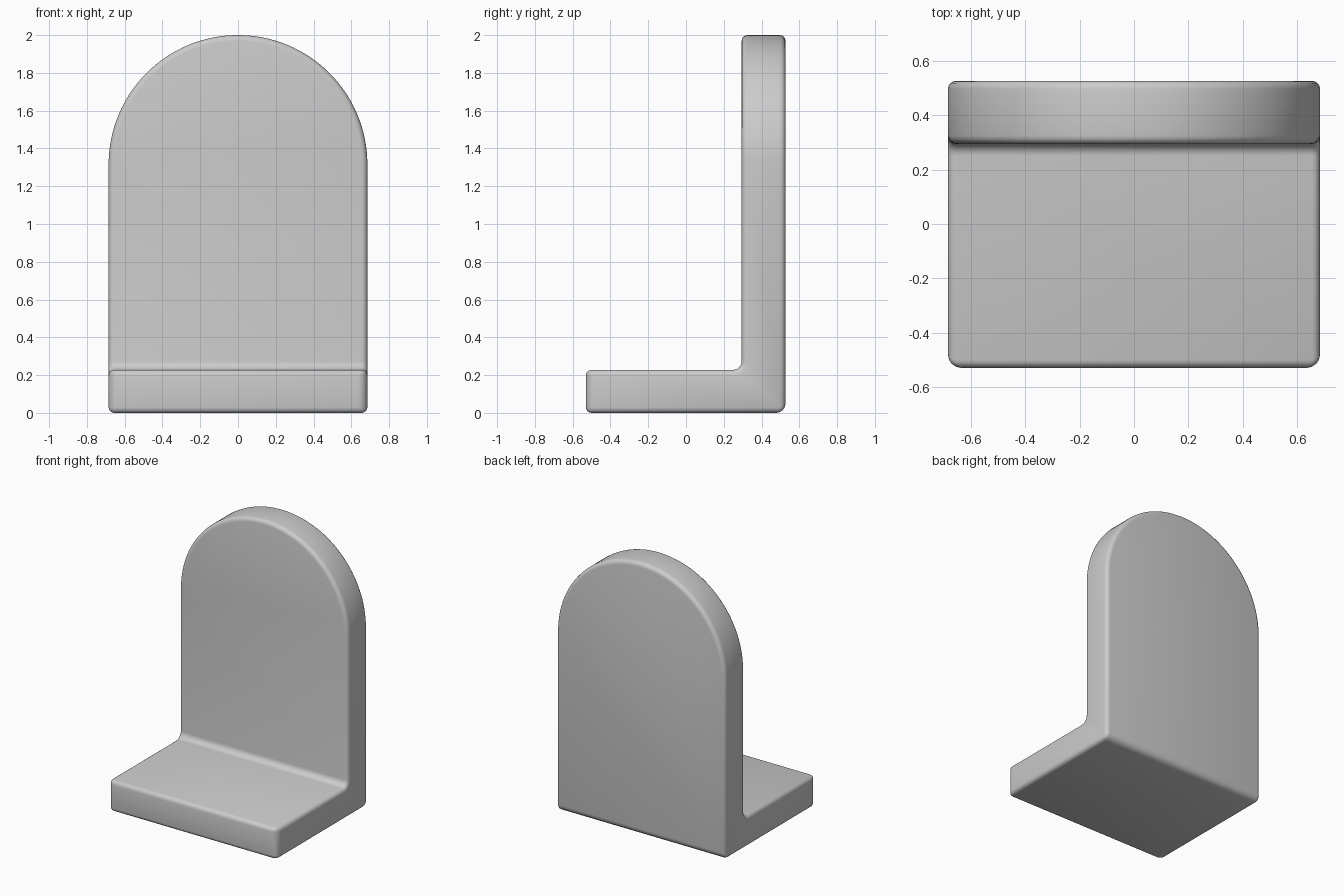
import bpy, bmesh, math

if "Cube" in bpy.data.objects:
    bpy.data.objects.remove(bpy.data.objects["Cube"])

W, TOP = 0.685, 2.0            # half width, height
FRONT, BACK = -0.53, 0.527     # depth range
PLATE, BASE = 0.295, 0.228     # front of the plate, top of the base
FILLET = 0.045


def prism(name, points, axis, a, b):
    """Extrude a 2D outline along x (points are y,z) or y (points are x,z)."""
    def place(p, t):
        return (t, p[0], p[1]) if axis == 'x' else (p[0], t, p[1])
    bm = bmesh.new()
    lo = [bm.verts.new(place(p, a)) for p in points]
    hi = [bm.verts.new(place(p, b)) for p in points]
    bm.faces.new(lo)
    bm.faces.new(hi)
    n = len(points)
    for i in range(n):
        j = (i + 1) % n
        bm.faces.new((lo[i], lo[j], hi[j], hi[i]))
    bmesh.ops.recalc_face_normals(bm, faces=bm.faces[:])
    me = bpy.data.meshes.new(name)
    bm.to_mesh(me)
    bm.free()
    ob = bpy.data.objects.new(name, me)
    bpy.context.collection.objects.link(ob)
    return ob


# L-shaped side profile with a rounded inner corner
profile = [(FRONT, 0), (BACK, 0), (BACK, TOP + 0.2), (PLATE, TOP + 0.2)]
for i in range(7):
    t = math.radians(15 * i)
    profile.append((PLATE - FILLET + FILLET * math.cos(t),
                    BASE + FILLET - FILLET * math.sin(t)))
profile.append((FRONT, BASE))
bookend = prism("bookend", profile, 'x', -W - 0.2, W + 0.2)

# Arched front outline, which trims the sides and the top
arch = [(-W, -0.2), (W, -0.2)]
SEG = 64
for i in range(SEG + 1):
    t = math.pi * i / SEG
    arch.append((W * math.cos(t), TOP - W + W * math.sin(t)))
cutter = prism("arch_cutter", arch, 'y', -1, 1)

mod = bookend.modifiers.new("arch", 'BOOLEAN')
mod.operation = 'INTERSECT'
mod.solver = 'EXACT'
mod.object = cutter
bpy.context.view_layer.objects.active = bookend
bookend.select_set(True)
bpy.ops.object.modifier_apply(modifier=mod.name)
bpy.data.objects.remove(cutter)

# Edge rounding: larger on the front upright corners and the lower back edge
me = bookend.data
bm = bmesh.new()
bm.from_mesh(me)
bmesh.ops.remove_doubles(bm, verts=bm.verts[:], dist=1e-5)
weight = bm.edges.layers.float.new("bevel_weight_edge")
for e in bm.edges:
    if len(e.link_faces) != 2 or e.calc_face_angle() < math.radians(35):
        continue
    p, q = e.verts[0].co, e.verts[1].co
    upright = abs(p.z - q.z) > 0.1 and max(p.y, q.y) < FRONT + 0.01
    heel = abs(p.x - q.x) > 0.5 and max(p.z, q.z) < 0.01 and min(p.y, q.y) > 0.5
    e[weight] = 1.0 if upright or heel else 0.6
bm.to_mesh(me)
bm.free()

bev = bookend.modifiers.new("rounding", 'BEVEL')
bev.limit_method = 'WEIGHT'
bev.width = 0.05
bev.segments = 4

# Colour and shading
mat = bpy.data.materials.new("light grey")
mat.diffuse_color = (0.6, 0.6, 0.6, 1)
mat.use_nodes = True
mat.node_tree.nodes["Principled BSDF"].inputs["Base Color"].default_value = mat.diffuse_color
me.materials.clear()
me.materials.append(mat)
bpy.ops.object.modifier_apply(modifier=bev.name)
bpy.ops.object.shade_smooth_by_angle(angle=math.radians(35))
